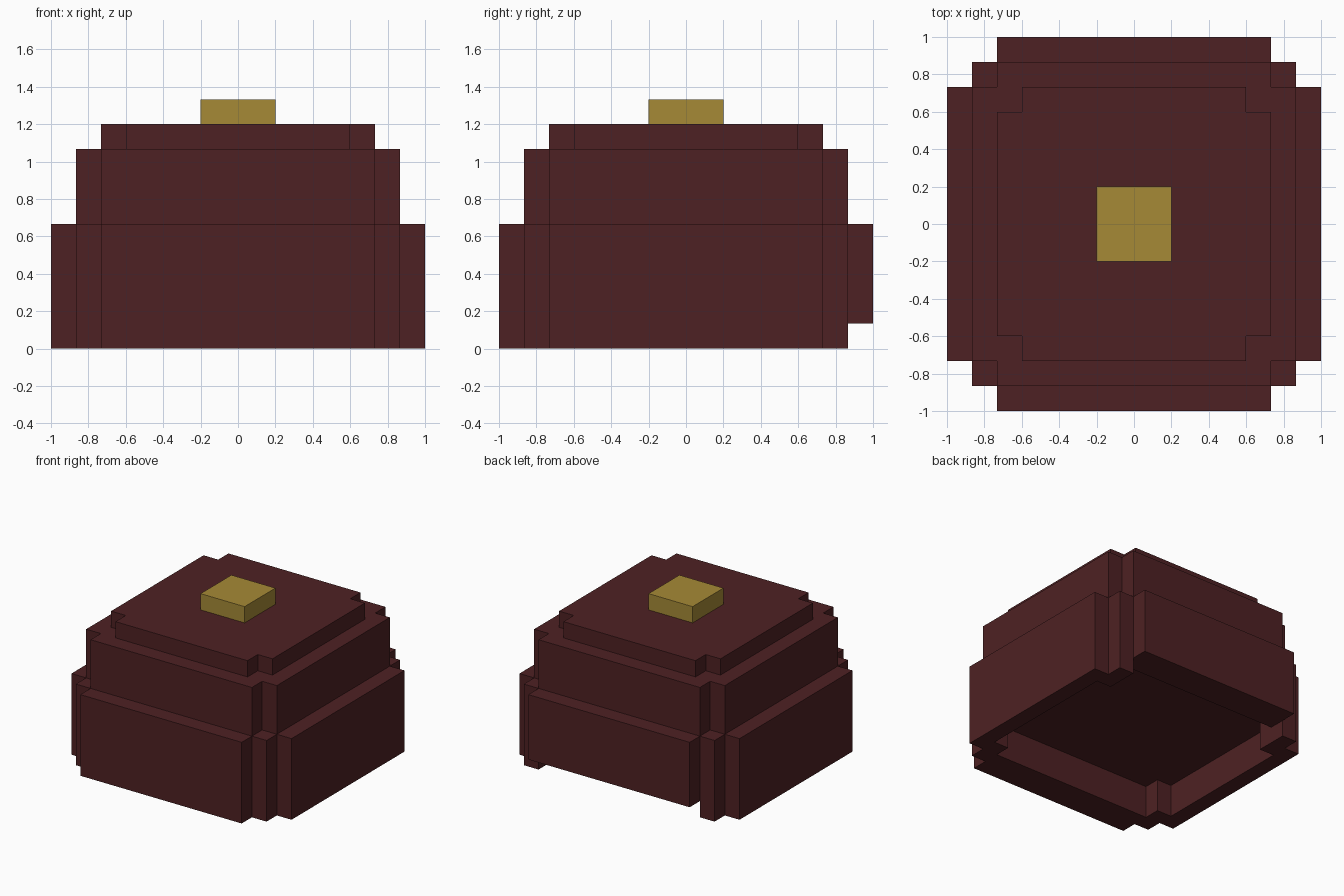
import bpy
import bmesh

if "Cube" in bpy.data.objects:
    bpy.data.objects.remove(bpy.data.objects["Cube"], do_unlink=True)

U = 2 / 15  # one block unit


def material(name, color):
    m = bpy.data.materials.new(name)
    m.use_nodes = True
    m.diffuse_color = color
    bsdf = next(n for n in m.node_tree.nodes if n.type == "BSDF_PRINCIPLED")
    bsdf.inputs["Base Color"].default_value = color
    bsdf.inputs["Roughness"].default_value = 0.9
    return m


maroon = material("dark maroon", (0.076, 0.0152, 0.0168, 1))
gold = material("dull gold", (0.381, 0.254, 0.037, 1))


def prism(name, outline, z0, z1, mat):
    """Extrude a flat outline (in block units) from z0 to z1."""
    bm = bmesh.new()
    base = bm.faces.new([bm.verts.new((x * U, y * U, z0 * U)) for x, y in outline])
    top = bmesh.ops.extrude_face_region(bm, geom=[base])["geom"]
    verts = [v for v in top if isinstance(v, bmesh.types.BMVert)]
    bmesh.ops.translate(bm, verts=verts, vec=(0, 0, (z1 - z0) * U))
    bmesh.ops.recalc_face_normals(bm, faces=bm.faces)
    mesh = bpy.data.meshes.new(name)
    bm.to_mesh(mesh)
    bm.free()
    mesh.materials.append(mat)
    obj = bpy.data.objects.new(name, mesh)
    bpy.context.collection.objects.link(obj)
    return obj


def rect(x0, x1, y0, y1):
    return [(x0, y0), (x1, y0), (x1, y1), (x0, y1)]


def notched(r):
    """Square of half width r with a one-unit notch at each corner."""
    n = r - 1
    return [(r, -n), (r, n), (n, n), (n, r), (-n, r), (-n, n),
            (-r, n), (-r, -n), (-n, -n), (-n, -r), (n, -r), (n, -n)]


# Stacked crown, with its underside as the ceiling of the hollow
prism("crown", notched(6.5), 2, 8, maroon)
prism("crown_top", notched(5.5), 8, 9, maroon)
prism("top_button", rect(-1.5, 1.5, -1.5, 1.5), 9, 10, gold)

# Lower band: thick front and back walls, the back one raised
prism("front_band", rect(-5.5, 5.5, -7.5, -5.5), 0, 5, maroon)
prism("back_band", rect(-5.5, 5.5, 5.5, 7.5), 1, 5, maroon)

# Thin side walls and corner posts
for side, sx in (("left", 1), ("right", -1)):
    xs = sorted((sx * 6.5, sx * 7.5))
    prism(side + "_band", rect(*xs, -5.5, 5.5), 0, 5, maroon)
    for end, sy in (("front", -1), ("back", 1)):
        px = sorted((sx * 5.5, sx * 6.5))
        py = sorted((sy * 4.5, sy * 6.5))
        prism(f"{end}_{side}_post", rect(*px, *py), 0, 5, maroon)
